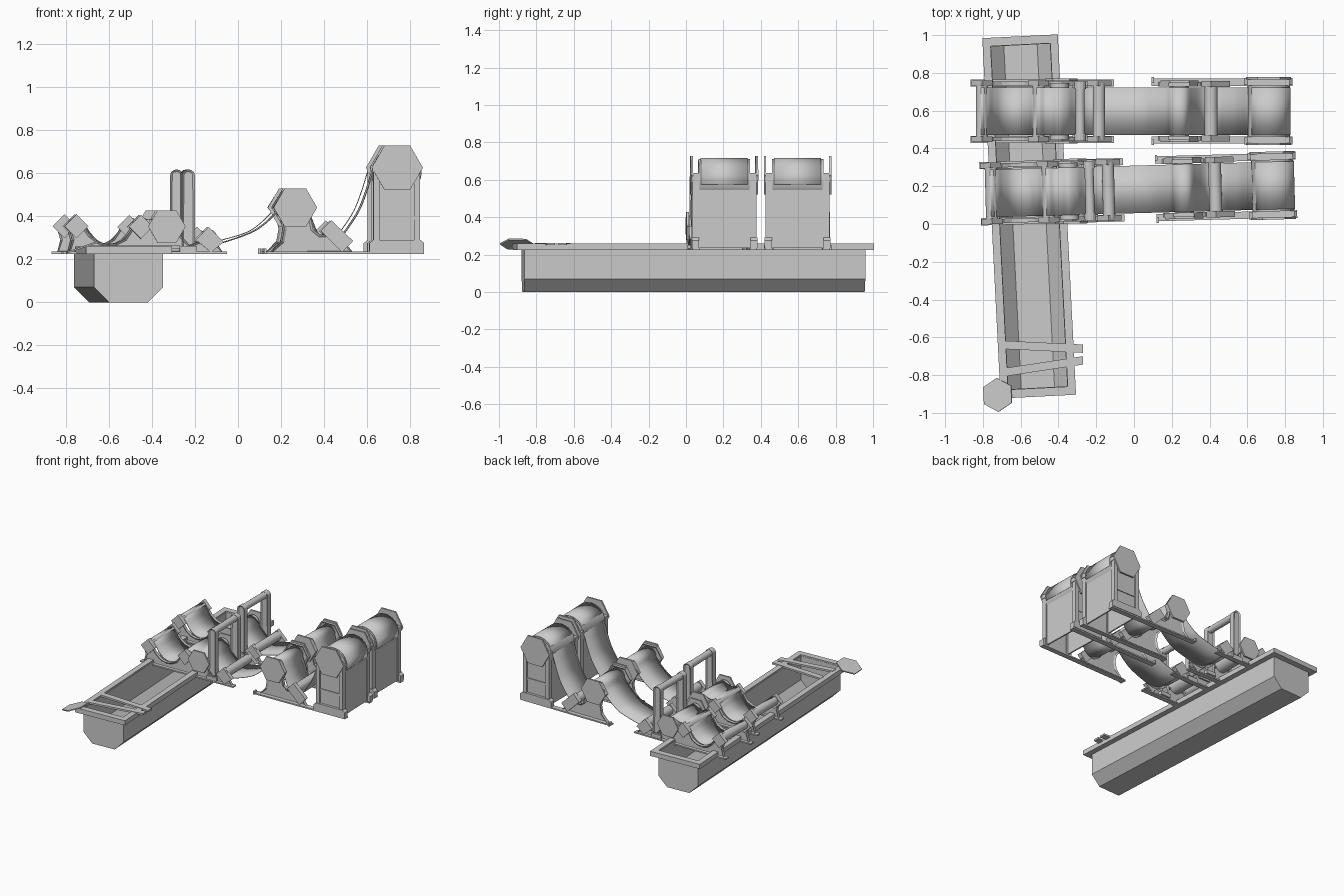
import bpy, bmesh, math
from mathutils import Vector, Matrix

if "Cube" in bpy.data.objects:
    bpy.data.objects.remove(bpy.data.objects["Cube"])

frame = Matrix.Identity(4)   # placement of the assembly being built


def finish(name, bm, smooth=False):
    bmesh.ops.recalc_face_normals(bm, faces=bm.faces)
    me = bpy.data.meshes.new(name)
    bm.to_mesh(me)
    bm.free()
    ob = bpy.data.objects.new(name, me)
    bpy.context.collection.objects.link(ob)
    ob.matrix_world = frame
    if smooth:
        bpy.context.view_layer.objects.active = ob
        ob.select_set(True)
        bpy.ops.object.shade_smooth_by_angle(angle=math.radians(40))
        ob.select_set(False)
    return ob


def prism(name, pts, y0, y1, panel=0):
    """Extrude an x-z outline along y; panel recesses both faces to leave a flange."""
    bm = bmesh.new()
    f = bm.faces.new([bm.verts.new((x, y0, z)) for x, z in pts])
    ext = bmesh.ops.extrude_face_region(bm, geom=[f], use_keep_orig=True)
    new = [g for g in ext['geom'] if isinstance(g, bmesh.types.BMVert)]
    bmesh.ops.translate(bm, vec=(0, y1 - y0, 0), verts=new)
    bmesh.ops.recalc_face_normals(bm, faces=bm.faces)
    if panel:
        caps = [q for q in bm.faces if abs(q.normal.y) > 0.9]
        bmesh.ops.inset_individual(bm, faces=caps, thickness=panel, depth=-0.008)
    return finish(name, bm)


def box(name, x0, x1, y0, y1, z0, z1):
    return prism(name, [(x0, z0), (x1, z0), (x1, z1), (x0, z1)], y0, y1)


def ngon(cx, cz, r, n=6, turn=0):
    return [(cx + r * math.cos(turn + i * math.tau / n),
             cz + r * math.sin(turn + i * math.tau / n)) for i in range(n)]


def roller(name, x, z, r, half):
    bm = bmesh.new()
    m = Matrix.Translation((x, 0, z)) @ Matrix.Rotation(math.pi / 2, 4, 'X')
    bmesh.ops.create_cone(bm, cap_ends=True, segments=24, radius1=r, radius2=r,
                          depth=2 * half, matrix=m)
    return finish(name, bm, True)


def sheet(name, pts, half):
    """Thin web following a smooth x-z path."""
    p = [Vector(q) for q in pts]
    p = [p[0]] + p + [p[-1]]
    path = []
    for i in range(1, len(p) - 2):
        a, b, c, d = p[i - 1:i + 3]
        for k in range(6):
            t = k / 6
            path.append(0.5 * (2 * b + (c - a) * t + (2 * a - 5 * b + 4 * c - d) * t * t
                               + (3 * b - a - 3 * c + d) * t ** 3))
    path.append(p[-1])
    bm = bmesh.new()
    rows = [[bm.verts.new((q.x, s * half, q.y)) for s in (-1, 1)] for q in path]
    for a, b in zip(rows, rows[1:]):
        bm.faces.new((a[0], a[1], b[1], b[0]))
    ob = finish(name, bm, True)
    ob.modifiers.new('thickness', 'SOLIDIFY').thickness = 0.004


# ---- trough: chamfered tub, rim, boards, hexagonal tray ----
frame = Matrix.Translation((-0.555, 0.04, 0)) @ Matrix.Rotation(math.radians(2.9), 4, 'Z')
bm = bmesh.new()
prof = [(-.16, .25), (-.16, .07), (-.09, 0), (.09, 0), (.16, .07), (.16, .25)]
ends = [[bm.verts.new((x, y, z)) for x, z in prof] for y in (-.912, .912)]
for i in range(5):
    bm.faces.new((ends[0][i], ends[0][i + 1], ends[1][i + 1], ends[1][i]))
for e in ends:
    bm.faces.new(e)
tub = finish('trough_tub', bm)
mod = tub.modifiers.new('thickness', 'SOLIDIFY')
mod.thickness = 0.006
for s in (-1, 1):
    box('trough_rim_side', *sorted((s * .158, s * .2)), -.955, .955, .225, .26)
    box('trough_rim_end', -.158, .158, *sorted((s * .91, s * .955)), .225, .26)

frame = Matrix.Identity(4)
for ya, yb in ((-.64, -.66), (-.785, -.722)):
    bm = bmesh.new()
    vs = [bm.verts.new(v) for v in ((-.685, ya - .022, .25), (-.27, yb - .022, .25),
                                    (-.27, yb + .022, .25), (-.685, ya + .022, .25))]
    g = bmesh.ops.extrude_face_region(bm, geom=[bm.faces.new(vs)], use_keep_orig=True)
    bmesh.ops.translate(bm, vec=(0, 0, .013),
                        verts=[v for v in g['geom'] if isinstance(v, bmesh.types.BMVert)])
    finish('trough_board', bm)

bm = bmesh.new()
bmesh.ops.create_cone(bm, cap_ends=True, segments=6, radius1=.09, radius2=.09, depth=.008,
                      matrix=Matrix.Translation((-.722, -.905, .256))
                      @ Matrix.Rotation(math.radians(-19), 4, 'Y')
                      @ Matrix.Rotation(math.radians(3), 4, 'Z'))
finish('hexagonal_tray', bm)


# ---- one web machine: wet end on the left, winding end on the right ----
def machine(yc, turn, dl, dr):
    global frame
    place = Matrix.Translation((0, yc, 0)) @ Matrix.Rotation(math.radians(turn), 4, 'Z')
    left = place @ Matrix.Translation((dl, 0, 0))
    right = place @ Matrix.Translation((dr, 0, 0))
    for s in (-1, 1):
        def span(a, b):
            return sorted((s * a, s * b))
        # left side frame
        frame = left
        prism('wet_side_frame', [
            (-.79, .232), (-.075, .232), (-.10, .27), (-.13, .31), (-.18, .285), (-.23, .265),
            (-.27, .31), (-.33, .36), (-.40, .34), (-.45, .37), (-.50, .34), (-.53, .295),
            (-.57, .275), (-.61, .27), (-.65, .28), (-.69, .31), (-.72, .35), (-.755, .37),
            (-.79, .34), (-.775, .29)], *span(.136, .158), .01)
        box('wet_base_strip', -.815, -.055, *span(.13, .168), .225, .235)
        for x, z in ((-.755, .353), (-.455, .35)):
            prism('bearing_block', ngon(x, z, .056, 4), *span(.134, .163))
        prism('bearing_block', [(-.2, .29), (-.14, .35), (-.07, .28), (-.13, .232)],
              *span(.134, .163))
        prism('hexagonal_end_plate', ngon(-.335, .352, .087), *span(.160, .172))
        # rounded gantry posts
        arch = [(-.265, .235), (-.205, .235), (-.205, .59)]
        arch += [(-.235 + .03 * math.cos(a), .59 + .027 * math.sin(a))
                 for a in (.5, 1.05, 1.57, 2.09, 2.64)] + [(-.265, .59)]
        prism('gantry_post', arch, *span(.118, .158), .01)
        box('gantry_foot', -.275, -.195, *span(.114, .164), .235, .262)
        # right side frame
        frame = right
        prism('press_side_frame', [
            (.15, .232), (.53, .232), (.50, .27), (.44, .34), (.40, .315), (.375, .315),
            (.345, .34), (.335, .39), (.36, .44), (.315, .515), (.205, .515), (.158, .44),
            (.20, .39), (.21, .34), (.20, .285)], *span(.13, .154), .012)
        prism('hexagonal_bearing_plate', ngon(.262, .44, .101), *span(.150, .163))
        prism('bearing_block', [(.38, .33), (.43, .38), (.53, .285), (.48, .232)],
              *span(.128, .160))
        box('press_base_strip', .115, .86, *span(.134, .172), .225, .235)
        box('base_end_stop', .115, .128, *span(.150, .18), .225, .25)
        # winding cabinet side
        prism('cabinet_side', [(.63, .235), (.835, .235), (.835, .62), (.63, .62)],
              *span(.138, .158))
        for x in (.63, .818):
            box('cabinet_post', x - .006, x + .022, *span(.134, .171), .235, .61)
        box('cabinet_cross_rail', .64, .82, *span(.15, .164), .385, .40)
        prism('cabinet_foot', [(.605, .235), (.86, .235), (.86, .275), (.842, .29),
                               (.625, .29), (.605, .275)], *span(.138, .176))
        box('cabinet_cap', .62, .845, *span(.132, .175), .605, .635)
        prism('winding_end_plate', ngon(.735, .625, .119), *span(.168, .18))

    # cross rollers and bars
    frame = left
    for n, x, z, r in (('entry_roller', -.755, .36, .032), ('lift_roller', -.455, .36, .032),
                       ('couch_roller', -.345, .355, .05), ('exit_roller', -.135, .305, .032),
                       ('gantry_bar', -.235, .59, .024)):
        roller(n, x, z, r, .15)
    frame = right
    roller('press_roller', .262, .455, .052, .145)
    roller('guide_roller', .43, .325, .034, .145)
    roller('winding_roller', .735, .60, .112, .137)
    for n, x in (('cabinet_front_panel', .828), ('cabinet_rear_panel', .636)):
        box(n, x - .005, x + .005, -.15, .15, .235, .58)

    # webs
    frame = left
    sheet('dipping_web', [(-.785, .365), (-.755, .393), (-.72, .37), (-.69, .325), (-.65, .285),
                          (-.60, .27), (-.55, .285), (-.51, .325), (-.485, .37), (-.455, .395),
                          (-.42, .385), (-.385, .392), (-.345, .408), (-.30, .385), (-.26, .335),
                          (-.21, .29), (-.165, .275)], .126)
    frame = place
    web = [(-.165 + dl, .27), (-.135 + dl, .268), (-.07 + dl, .28)]
    web += [(x + dr, z) for x, z in
            ((.05, .322), (.12, .365), (.19, .435), (.22, .49), (.262, .51), (.305, .49),
             (.335, .405), (.365, .33), (.395, .292), (.43, .286), (.47, .30), (.51, .35),
             (.56, .43), (.595, .52), (.62, .60), (.65, .675), (.69, .706), (.735, .716),
             (.785, .706), (.825, .675), (.849, .62), (.845, .575))]
    sheet('travelling_web', web, .126)


machine(.183, 1.6, 0, 0)
machine(.597, 0, -.05, -.022)
